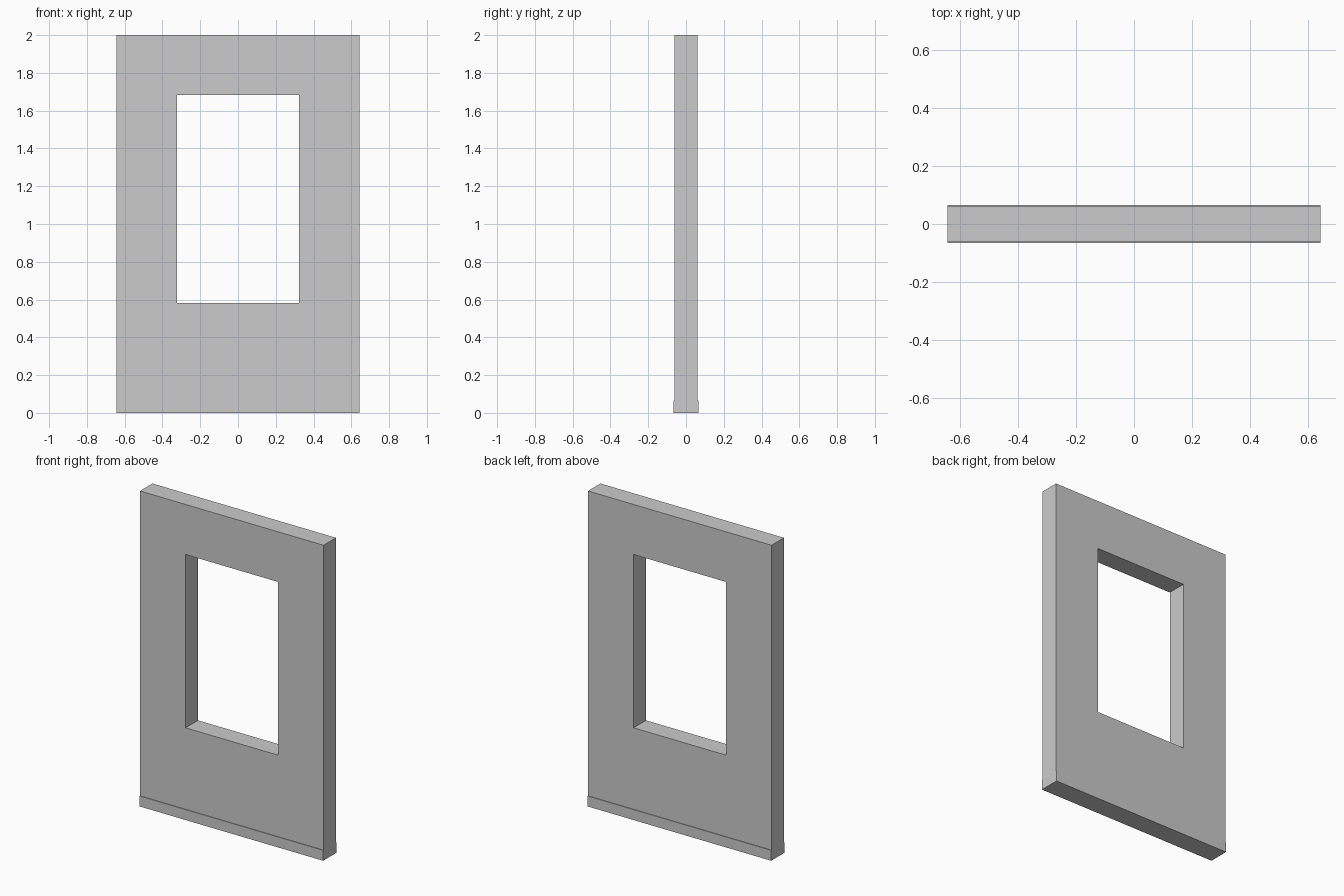
import bpy, bmesh

if "Cube" in bpy.data.objects:
    bpy.data.objects.remove(bpy.data.objects["Cube"])

HALF_W, TOP, BASE_TOP = 0.644, 2.0, 0.066
WALL_D, BASE_D = 0.062, 0.066


def finish(name, bm):
    bmesh.ops.recalc_face_normals(bm, faces=bm.faces)
    mesh = bpy.data.meshes.new(name)
    bm.to_mesh(mesh)
    bm.free()
    obj = bpy.data.objects.new(name, mesh)
    bpy.context.collection.objects.link(obj)
    return obj


def rect_loop(bm, x0, x1, z0, z1, y):
    return [bm.verts.new((x, y, z)) for x, z in ((x0, z0), (x1, z0), (x1, z1), (x0, z1))]


def bridge(bm, a, b):
    for i in range(4):
        j = (i + 1) % 4
        bm.faces.new((a[i], a[j], b[j], b[i]))


# Wall panel with a window opening: four rectangles bridged in a closed ring
outer = (-HALF_W, HALF_W, BASE_TOP, TOP)
opening = (-0.324, 0.324, 0.583, 1.682)
bm = bmesh.new()
loops = [rect_loop(bm, *r, y) for r, y in (
    (outer, -WALL_D), (opening, -WALL_D), (opening, WALL_D), (outer, WALL_D))]
for k in range(4):
    bridge(bm, loops[k], loops[(k + 1) % 4])
finish("wall_panel", bm)

# Skirting base, slightly deeper than the wall
bm = bmesh.new()
bmesh.ops.create_cube(bm, size=1.0)
bmesh.ops.scale(bm, vec=(2 * HALF_W, 2 * BASE_D, BASE_TOP), verts=bm.verts)
bmesh.ops.translate(bm, vec=(0, 0, BASE_TOP / 2), verts=bm.verts)
finish("wall_base", bm)
